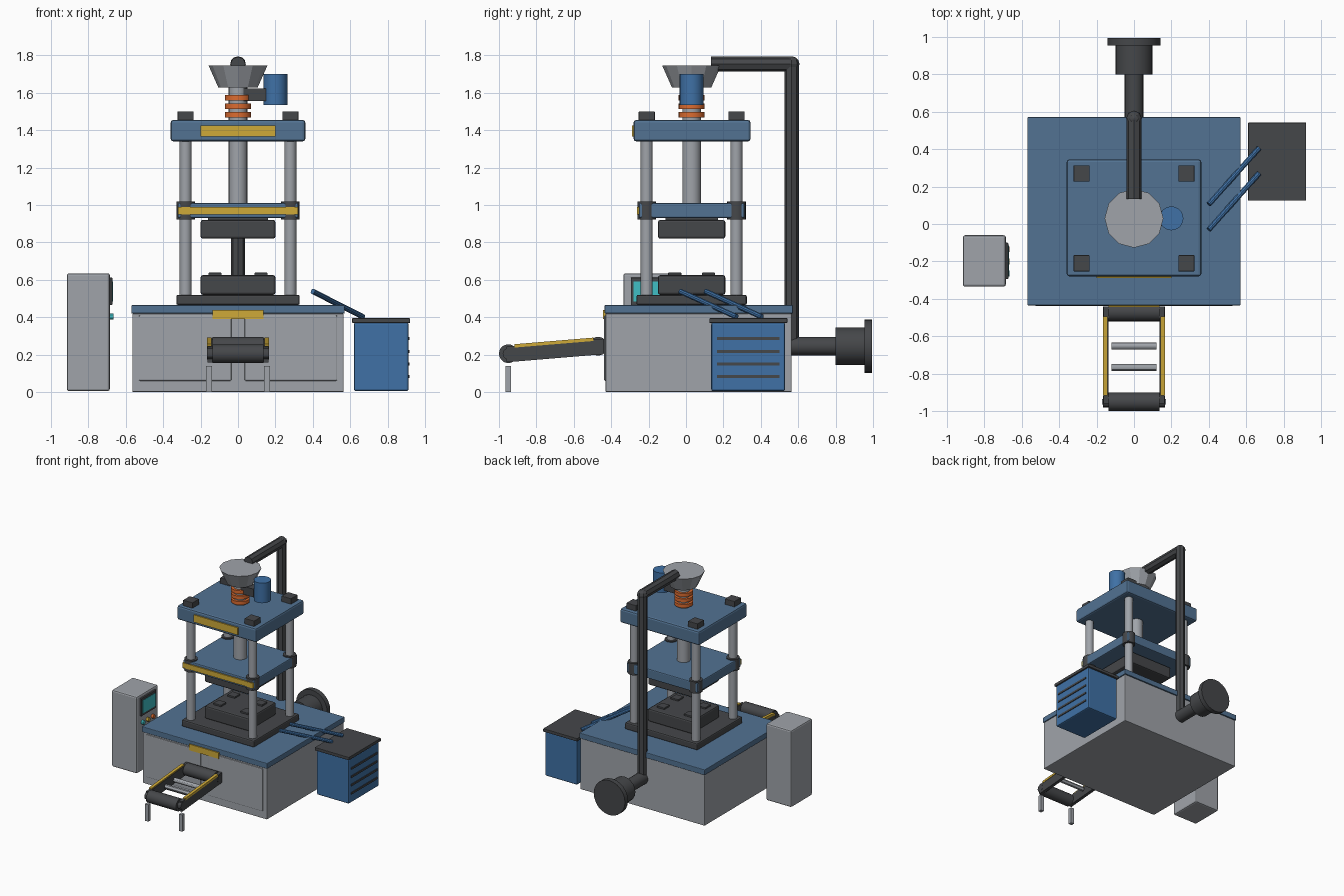
import bpy
import bmesh
from mathutils import Vector, Matrix

default = bpy.data.objects.get("Cube")
if default:
    bpy.data.objects.remove(default, do_unlink=True)


def material(name, rgb):
    m = bpy.data.materials.new(name)
    m.use_nodes = True
    m.diffuse_color = (*rgb, 1)
    m.node_tree.nodes["Principled BSDF"].inputs["Base Color"].default_value = (*rgb, 1)
    return m


GREY = material("light grey steel", (.35, .37, .4))
DARK = material("dark iron", (.06, .063, .068))
BLUE = material("machine blue", (.085, .17, .29))
BRIGHT = material("bright blue", (.05, .165, .38))
YELLOW = material("safety yellow", (.62, .4, .04))
ORANGE = material("heater orange", (.72, .15, .03))
CYAN = material("screen cyan", (.05, .52, .56))


def finish(name, bm, mat, smooth=False):
    mesh = bpy.data.meshes.new(name)
    bm.to_mesh(mesh)
    bm.free()
    mesh.materials.append(mat)
    ob = bpy.data.objects.new(name, mesh)
    bpy.context.collection.objects.link(ob)
    if smooth:
        bpy.ops.object.select_all(action="DESELECT")
        ob.select_set(True)
        bpy.context.view_layer.objects.active = ob
        bpy.ops.object.shade_smooth_by_angle()
    return ob


def box(name, xs, ys, zs, mat, bevel=0):
    """Box spanning the three given (low, high) ranges."""
    size = [b - a for a, b in (xs, ys, zs)]
    mid = [(a + b) / 2 for a, b in (xs, ys, zs)]
    bm = bmesh.new()
    bmesh.ops.create_cube(bm, size=1, matrix=Matrix.Translation(mid) @ Matrix.Diagonal((*size, 1)))
    if bevel:
        bmesh.ops.bevel(bm, geom=bm.edges[:], offset=bevel, segments=2, profile=.5, affect="EDGES")
    return finish(name, bm, mat)


def rod(name, start, end, radius, mat, sides=20, end_radius=None, smooth=True):
    """Cylinder or cone between two points."""
    a, b = Vector(start), Vector(end)
    turn = (b - a).to_track_quat("Z", "Y").to_matrix().to_4x4()
    bm = bmesh.new()
    bmesh.ops.create_cone(bm, cap_ends=True, segments=sides, radius1=radius,
                          radius2=radius if end_radius is None else end_radius,
                          depth=(b - a).length, matrix=Matrix.Translation((a + b) / 2) @ turn)
    return finish(name, bm, mat, smooth)


def ball(name, centre, radius, mat):
    bm = bmesh.new()
    bmesh.ops.create_uvsphere(bm, u_segments=8, v_segments=6, radius=radius,
                              matrix=Matrix.Translation(centre))
    return finish(name, bm, mat)


SIDES = (("left", 1), ("right", -1))
CY = .03  # press axis in y

# Base cabinet with two doors and a blue table top
box("base_cabinet", (-.565, .565), (-.43, .565), (0, .42), GREY, .006)
box("base_top", (-.57, .57), (-.435, .572), (.42, .465), BLUE, .005)
for side, s in SIDES:
    xs = sorted((s * .035, s * .53))
    box(f"{side}_door", xs, (-.438, -.425), (.06, .41), GREY, .006)
box("base_warning_plate", (-.135, .135), (-.444, -.43), (.39, .44), YELLOW)

# Press bed and lower die with its raised cores
box("press_bed", (-.33, .33), (-.265, .325), (.465, .52), DARK, .01)
box("lower_die", (-.2, .2), (-.15, .21), (.52, .625), DARK, .012)
for side, s in SIDES:
    for row, dy in (("front", -.09), ("back", .09)):
        x, y = s * .123, CY + dy
        box(f"{side}_{row}_core", (x - .035, x + .035), (y - .035, y + .035),
            (.62, .638), DARK, .003)

# Moving platen and upper die
box("upper_die", (-.2, .2), (-.15, .21), (.82, .92), DARK, .012)
box("die_mount", (-.16, .16), (-.11, .17), (.915, .935), DARK)
box("moving_platen", (-.322, .322), (-.252, .312), (.93, 1.01), BLUE, .008)
box("platen_stripe", (-.32, .32), (-.262, -.25), (.948, .99), YELLOW)

# Crown plate
box("crown", (-.36, .36), (-.28, .345), (1.34, 1.455), BLUE, .014)
box("crown_plate", (-.2, .2), (-.289, -.275), (1.365, 1.425), YELLOW)

# Four columns, bushings and nuts
for side, s in SIDES:
    for row, dy in (("front", -.24), ("back", .24)):
        x, y = s * .28, CY + dy
        rod(f"{side}_{row}_column", (x, y, .5), (x, y, 1.36), .032, GREY)
        rod(f"{side}_{row}_bushing", (x, y, .922), (x, y, 1.018), .05, DARK)
        box(f"{side}_{row}_nut", (x - .043, x + .043), (y - .043, y + .043),
            (1.45, 1.5), DARK, .003)

# Ram, heated barrel, hopper and drive motor
rod("ram", (0, CY, 1.005), (0, CY, 1.35), .05, GREY)
rod("barrel", (0, CY, 1.45), (0, CY, 1.64), .05, GREY)
for i in range(3):
    z = 1.483 + i * .045
    rod(f"heater_band_{i + 1}", (0, CY, z - .014), (0, CY, z + .014), .07, ORANGE)
rod("hopper", (0, CY, 1.628), (0, CY, 1.745), .105, GREY, 12, .157, False)
box("motor_bracket", (.03, .15), (CY - .04, CY + .04), (1.555, 1.622), DARK)
rod("motor", (.2, CY, 1.535), (.2, CY, 1.7), .064, BRIGHT, 24)

# Exhaust duct and fan
DY = .565
rod("duct_arm", (0, .135, 1.753), (0, DY, 1.753), .04, DARK, 8, smooth=False)
rod("duct_riser", (0, DY, .245), (0, DY, 1.753), .038, DARK, 8, smooth=False)
ball("duct_top_elbow", (0, DY, 1.753), .042, DARK)
rod("duct_outlet", (0, DY - .02, .245), (0, .82, .245), .05, DARK)
rod("fan_body", (0, .8, .245), (0, .96, .245), .1, DARK)
rod("fan_flange", (0, .955, .245), (0, .995, .245), .142, DARK, 24)

# Unloading conveyor: rollers, sloped rails, guards, slats, legs
front, back = Vector((0, -.95, .205)), Vector((0, -.47, .245))


def along(x, t, lift=0):
    p = front.lerp(back, t)
    return Vector((x, p.y, p.z + lift))


for name, p in (("front", front), ("back", back)):
    rod(f"{name}_roller", p - Vector((.135, 0, 0)), p + Vector((.135, 0, 0)), .05, DARK)
    rod(f"{name}_axle", p - Vector((.165, 0, 0)), p + Vector((.165, 0, 0)), .03, DARK, 12)


def sloped_bar(name, x, t0, t1, width, low, high, mat):
    """Bar following the conveyor slope."""
    bm = bmesh.new()
    ends = [[bm.verts.new(along(x + dx, t, lift))
             for dx, lift in ((-width, low), (width, low), (width, high), (-width, high))]
            for t in (t0, t1)]
    bm.faces.new(ends[0])
    bm.faces.new(ends[1][::-1])
    for i in range(4):
        j = (i + 1) % 4
        bm.faces.new((ends[0][j], ends[0][i], ends[1][i], ends[1][j]))
    bmesh.ops.recalc_face_normals(bm, faces=bm.faces)
    finish(name, bm, mat)


for side, s in SIDES:
    sloped_bar(f"{side}_rail", s * .15, -.02, 1.06, .013, -.045, .038, DARK)
    sloped_bar(f"{side}_guard", s * .154, .07, .95, .012, .03, .048, YELLOW)
    xs = sorted((s * .14, s * .17))
    box(f"{side}_conveyor_leg", xs, (-.965, -.935), (0, .138), GREY)
for i, t in enumerate((.38, .62)):
    rod(f"idler_{i + 1}", along(-.12, t), along(.12, t), .018, GREY, 12)

# Control cabinet with screen and buttons
box("control_cabinet", (-.915, -.685), (-.335, -.06), (.005, .635), GREY, .012)
box("screen_frame", (-.69, -.672), (-.295, -.1), (.465, .612), DARK, .004)
box("screen", (-.675, -.669), (-.28, -.115), (.485, .592), CYAN)
for i, mat in enumerate((CYAN, YELLOW, ORANGE)):
    y = -.265 + i * .065
    rod(f"button_{i + 1}", (-.69, y, .405), (-.665, y, .405), .016, mat, 12)

# Cooling tank with vents and hoses
box("cooling_tank", (.62, .912), (.135, .53), (.005, .372), BRIGHT, .01)
box("tank_lid", (.61, .92), (.125, .542), (.37, .395), DARK, .003)
for i in range(4):
    z = .082 + i * .068
    box(f"vent_{i + 1}", (.908, .918), (.165, .5), (z - .008, z + .008), DARK)
for i, y in enumerate((-.03, .105)):
    rod(f"hose_{i + 1}", (.4, y, .538), (.668, y + .3, .402), .015, BRIGHT, 10)
